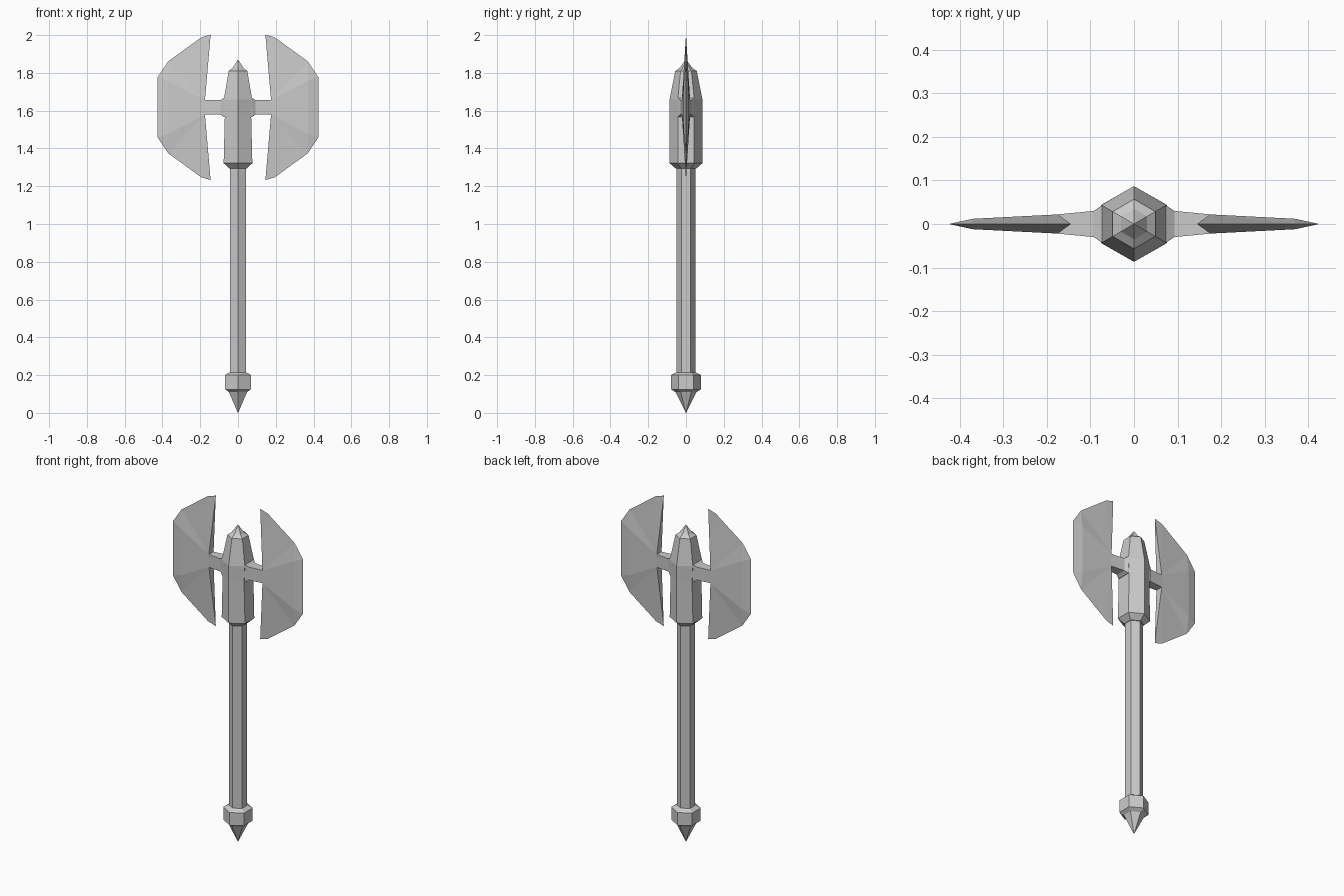
import bpy
import bmesh

cube = bpy.data.objects.get("Cube")
if cube:
    bpy.data.objects.remove(cube)

GREY = (0.6, 0.6, 0.6, 1)
steel = bpy.data.materials.new("plain_grey")
steel.use_nodes = True
steel.diffuse_color = GREY
steel.node_tree.nodes["Principled BSDF"].inputs["Base Color"].default_value = GREY


def finish(bm, name):
    """Weld, orient and link a flat-shaded part."""
    bmesh.ops.remove_doubles(bm, verts=bm.verts, dist=0.0005)
    bmesh.ops.recalc_face_normals(bm, faces=bm.faces)
    mesh = bpy.data.meshes.new(name)
    bm.to_mesh(mesh)
    bm.free()
    mesh.materials.append(steel)
    obj = bpy.data.objects.new(name, mesh)
    bpy.context.collection.objects.link(obj)
    return obj


def loft(bm, loops):
    """Skin equal-length loops of points and cap both ends."""
    rings = [[bm.verts.new(p) for p in loop] for loop in loops]
    n = len(rings[0])
    for a, b in zip(rings, rings[1:]):
        for i in range(n):
            j = (i + 1) % n
            bm.faces.new((a[i], a[j], b[j], b[i]))
    bm.faces.new(rings[0])
    bm.faces.new(rings[-1])


def hex_part(name, profile):
    """Six-sided column; profile rows are height, half depth, half width."""
    bm = bmesh.new()
    loft(bm, [[(0, -r, z), (w, -r / 2, z), (w, r / 2, z),
               (0, r, z), (-w, r / 2, z), (-w, -r / 2, z)]
              for z, r, w in profile])
    return finish(bm, name)


# Handle, pommel and head core
hex_part("pommel", [(0, 0.001, 0.001), (0.11, 0.055, 0.048), (0.125, 0.079, 0.068),
                    (0.2, 0.079, 0.068), (0.215, 0.052, 0.045)])
hex_part("shaft", [(0.2, 0.049, 0.043), (1.31, 0.049, 0.043)])
hex_part("head_core", [(1.293, 0.054, 0.046), (1.322, 0.087, 0.076), (1.565, 0.087, 0.07),
                       (1.66, 0.087, 0.075), (1.81, 0.057, 0.049), (1.825, 0.035, 0.03),
                       (1.87, 0.001, 0.001)])

MID = 1.6175  # height of the blade's centre line


def arm(side, name):
    """Flared collar and bar carrying a blade."""
    bm = bmesh.new()
    rows = [(0.06, 0.042, 0.05), (0.075, 0.042, 0.05), (0.093, 0.03, 0.038), (0.176, 0.022, 0.038)]
    loft(bm, [[(side * x, -d, MID - h), (side * x, d, MID - h),
               (side * x, d, MID + h), (side * x, -d, MID + h)] for x, d, h in rows])
    finish(bm, name)


def blade(side, name):
    """Faceted crescent, thick at the root and sharp along the rim."""
    bm = bmesh.new()
    pts = {"horn": (0.145, 0, 0.385), "crest": (0.195, 0, 0.37), "corner": (0.37, 0, 0.243),
           "edge": (0.425, 0, 0.16), "ridge": (0.37, 0.012, 0.14), "root": (0.175, 0.022, 0.038)}

    def face(points):
        bm.faces.new([bm.verts.new((side * x, y, MID + z)) for x, y, z in points])

    def at(key, front, up):
        x, y, z = pts[key]
        return x, y * front, z * up

    fans = [("root", "horn", "crest"), ("root", "crest", "corner"),
            ("root", "corner", "ridge"), ("ridge", "corner", "edge")]
    for front in (-1, 1):
        for up in (-1, 1):
            for fan in fans:
                face([at(k, front, up) for k in fan])
        for a, b in (("root", "ridge"), ("ridge", "edge")):
            face([at(a, front, 1), at(b, front, 1), at(b, front, -1), at(a, front, -1)])
    # Inner walls tapering towards each horn, and the root between them
    for up in (-1, 1):
        face([at("horn", 1, up), at("root", 1, up), at("root", -1, up)])
    face([at("root", 1, 1), at("root", -1, 1), at("root", -1, -1), at("root", 1, -1)])
    finish(bm, name)


for side, word in ((1, "left"), (-1, "right")):
    arm(side, word + "_arm")
    blade(side, word + "_blade")
